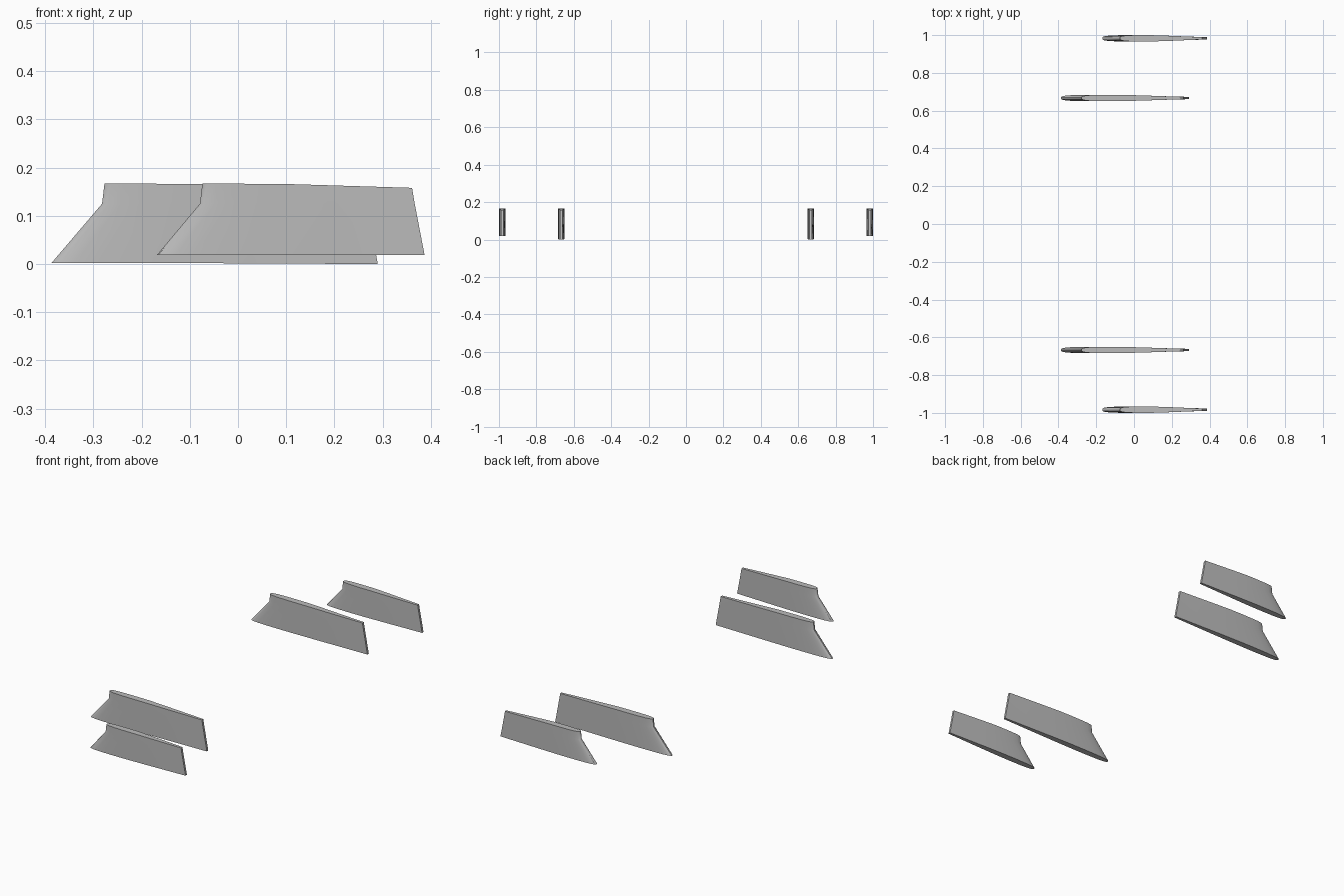
import bpy
import bmesh

if "Cube" in bpy.data.objects:
    bpy.data.objects.remove(bpy.data.objects["Cube"], do_unlink=True)

# Single plain grey finish
grey = bpy.data.materials.new("plain grey")
grey.use_nodes = True
colour = (0.5, 0.5, 0.5, 1)
grey.diffuse_color = colour
grey.node_tree.nodes["Principled BSDF"].inputs["Base Color"].default_value = colour

# Half section: distance behind the nose (fraction of chord), half thickness
SECTION = [(0, 0.004), (0.006, 0.008), (0.025, 0.0115), (0.07, 0.0145), (0.14, 0.0162),
           (0.25, 0.017), (0.4, 0.0165), (0.6, 0.0135), (0.8, 0.0097), (1, 0.006)]


def fin(name, y, levels):
    """Loft a blade through levels of (nose x, tail x, nose z, mid z, tail z)."""
    bm = bmesh.new()
    rings = []
    for nose, tail, z_nose, z_mid, z_tail in levels:
        def point(t, half):
            if t < 0.4:
                z = z_nose + (z_mid - z_nose) * t / 0.4
            else:
                z = z_mid + (z_tail - z_mid) * (t - 0.4) / 0.6
            return bm.verts.new((nose + (tail - nose) * t, y + half, z))
        ring = [point(t, -h) for t, h in SECTION]
        ring += [point(t, h) for t, h in reversed(SECTION)]
        rings.append(ring)
    count = len(rings[0])
    for low, high in zip(rings, rings[1:]):
        for i in range(count):
            j = (i + 1) % count
            bm.faces.new((low[i], low[j], high[j], high[i]))
    # Close both ends with strips across the thickness
    for ring in (rings[0], rings[-1]):
        for i in range(count // 2 - 1):
            bm.faces.new((ring[i], ring[i + 1], ring[-2 - i], ring[-1 - i]))
    bmesh.ops.recalc_face_normals(bm, faces=bm.faces)
    mesh = bpy.data.meshes.new(name)
    bm.to_mesh(mesh)
    bm.free()
    mesh.materials.append(grey)
    obj = bpy.data.objects.new(name, mesh)
    bpy.context.collection.objects.link(obj)
    bpy.ops.object.select_all(action="DESELECT")
    obj.select_set(True)
    bpy.context.view_layer.objects.active = obj
    bpy.ops.object.shade_smooth_by_angle(angle=0.6)


# Root, knee and tip levels of the two blade sizes
INNER = [(-0.387, 0.29, 0.002, 0.002, 0),
         (-0.282, 0.267, 0.125, 0.125, 0.123),
         (-0.277, 0.261, 0.167, 0.166, 0.158)]
OUTER = [(-0.168, 0.387, 0.019, 0.019, 0.019),
         (-0.079, 0.367, 0.125, 0.125, 0.123),
         (-0.074, 0.361, 0.167, 0.166, 0.158)]

# Mirrored pairs of blades
for side, sign in (("front", -1), ("back", 1)):
    fin(side + "_inner_fin", sign * 0.667, INNER)
    fin(side + "_outer_fin", sign * 0.983, OUTER)
